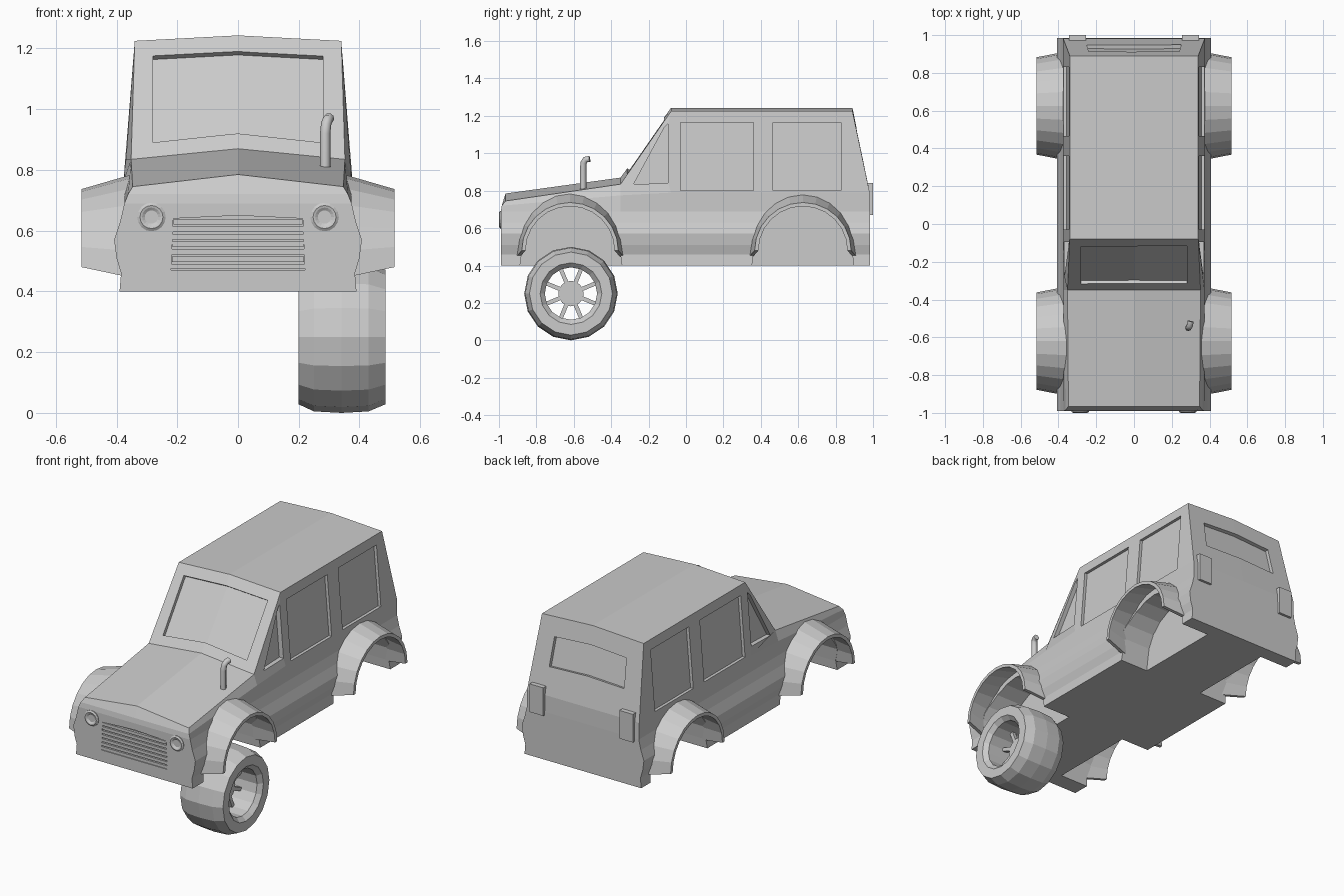
import bpy, bmesh, math
from mathutils import Vector

if "Cube" in bpy.data.objects:
    bpy.data.objects.remove(bpy.data.objects["Cube"])

grey = bpy.data.materials.new("plain grey")
grey.diffuse_color = (0.6, 0.6, 0.6, 1)
grey.use_nodes = True
grey.node_tree.nodes["Principled BSDF"].inputs["Base Color"].default_value = grey.diffuse_color


def make(name, verts, faces):
    me = bpy.data.meshes.new(name)
    me.from_pydata([tuple(v) for v in verts], [], faces)
    bm = bmesh.new()
    bm.from_mesh(me)
    bmesh.ops.recalc_face_normals(bm, faces=bm.faces)
    bm.to_mesh(me)
    bm.free()
    me.materials.append(grey)
    ob = bpy.data.objects.new(name, me)
    bpy.context.scene.collection.objects.link(ob)
    return ob


def rings(name, loops, closed):
    """Skin equal-sized closed loops; close the row of loops or cap its ends."""
    n, m = len(loops[0]), len(loops)
    verts = [p for l in loops for p in l]
    faces = [(a * n + j, a * n + (j + 1) % n, (a + 1) % m * n + (j + 1) % n, (a + 1) % m * n + j)
             for a in range(m if closed else m - 1) for j in range(n)]
    if not closed:
        faces += [tuple(range(n)), tuple(range((m - 1) * n, m * n))]
    return make(name, verts, faces)


def box(name, c, s):
    lo = [[(c[0] + i * s[0] / 2, c[1] + j * s[1] / 2, c[2] + k * s[2] / 2)
           for i, j in ((-1, -1), (1, -1), (1, 1), (-1, 1))] for k in (-1, 1)]
    return rings(name, lo, False)


# body: cross-sections along y, rows from sill to roof
low = [(.39, .40), (.385, .46), (.40, .51), (.408, .57), (.388, .63), (.374, .69)]
stations = [  # y low, y shoulder, y top, shoulder (x, z), top (x, z), crown
    (-.99, -.985, -.965, (.362, .72), (.347, .745), .04),
    (-.35, -.35, -.35, (.373, .775), (.352, .835), .035),
    (-.08, -.08, -.08, (.375, .79), (.34, 1.225), .018),
    (.985, .982, .89, (.375, .79), (.34, 1.225), .018)]
verts, faces = [], []
R = len(low) + 2
for yl, ys, yt, sh, top, crown in stations:
    for i, (x, z) in enumerate(low + [sh, top]):
        y = (yl, ys, yt)[max(0, i - R + 3)]
        c = crown if i == R - 1 else 0
        verts += [(x, y, z), (0, y, z + c), (-x, y, z)]
idx = lambda s, r, c: (s * R + r) * 3 + c
for s in range(3):
    for r in range(R - 1):
        for c in (0, 2):
            faces.append((idx(s, r, c), idx(s + 1, r, c), idx(s + 1, r + 1, c), idx(s, r + 1, c)))
    for r in (0, R - 1):
        for c in (0, 1):
            faces.append((idx(s, r, c), idx(s + 1, r, c), idx(s + 1, r, c + 1), idx(s, r, c + 1)))
for s in (0, 3):
    for r in range(R - 1):
        for c in (0, 1):
            faces.append((idx(s, r, c), idx(s, r, c + 1), idx(s, r + 1, c + 1), idx(s, r + 1, c)))
body = make("body", verts, faces)

cutters = []


def recess(bottom, top, n, depth):
    """Cutter that sinks a panel, given by its lower and upper edge, into the body."""
    n = Vector(n).normalized()
    loops = []
    for b, t in zip(bottom, top):
        b, t = Vector(b), Vector(t)
        loops.append([b - n * depth, t - n * depth, t + n * .06, b + n * .06])
    cutters.append(rings("cutter", loops, False))


# windscreen, rear window and grille recesses
recess([(-.28, -.316, .89), (0, -.314, .92), (.28, -.316, .89)],
       [(-.28, -.117, 1.175), (0, -.118, 1.19), (.28, -.117, 1.175)], (0, -.82, .57), .02)
ry = lambda z: .982 - .092 * (z - .79) / .435
recess([(-.25, ry(.95), .95), (0, ry(.96), .96), (.25, ry(.95), .95)],
       [(-.24, ry(1.12), 1.12), (0, ry(1.135), 1.135), (.24, ry(1.12), 1.12)], (0, .98, .2), .02)
recess([(-.22, -.99, .47), (0, -.99, .47), (.22, -.99, .47)],
       [(-.213, -.99, .64), (0, -.99, .65), (.213, -.99, .64)], (0, -1, 0), .015)

# side windows and wheel wells
sx = lambda z: .375 - .035 * (z - .79) / .435
for side in (1, -1):
    for quad, depth in (([(-.28, .835), (-.095, .84), (-.115, 1.14), (-.095, 1.16)], .028),
                        ([(-.03, .80), (.36, .80), (-.03, 1.165), (.36, 1.165)], .018),
                        ([(.465, .80), (.83, .80), (.465, 1.165), (.83, 1.165)], .018)):
        p = [(side * sx(z), y, z) for y, z in quad]
        recess(p[:2], p[2:], (side, 0, 0), depth)
    for cy in (-.615, .625):
        arch = [(cy + .265 * math.cos(math.pi * k / 10), .455 + .265 * math.sin(math.pi * k / 10))
                for k in range(11)]
        arch = [(cy + .285, .3)] + arch + [(cy - .285, .3)]
        cutters.append(rings("cutter", [[(side * x, y, z) for y, z in arch] for x in (.2, .6)], False))

for c in cutters:
    c.hide_render = True
    m = body.modifiers.new("cut", "BOOLEAN")
    m.object, m.operation, m.solver = c, "DIFFERENCE", "EXACT"
dg = bpy.context.evaluated_depsgraph_get()
dg.update()
body.data = bpy.data.meshes.new_from_object(body.evaluated_get(dg))
body.modifiers.clear()
for c in cutters:
    bpy.data.objects.remove(c)

# wheel arch flares
for side in (1, -1):
    for name, cy in (("front", -.62), ("rear", .625)):
        loops = []
        for k in range(13):
            a = math.pi * k / 12
            loops.append([(side * x, cy + ry_ * math.cos(a), cz + rz * math.sin(a))
                          for x, cz, ry_, rz in ((.35, .445, .29, .34), (.515, .48, .258, .257),
                                                 (.515, .48, .238, .237), (.35, .445, .268, .318))])
        rings(name + "_arch_flare", loops, False)


def lathe(name, profile, n, place):
    """Revolve (along, radius) points; place maps (along, u, v) into the model."""
    return rings(name, [[place(t, r * math.cos(2 * math.pi * k / n), r * math.sin(2 * math.pi * k / n))
                         for t, r in profile] for k in range(n)], True)


# single front wheel: open tyre, hub and spokes
wheel = lambda t, u, v: (t, -.615 + u, .25 + v)
lathe("tyre", [(.2, .222), (.25, .245), (.34, .25), (.43, .245), (.485, .222), (.485, .165),
               (.46, .14), (.225, .14), (.2, .165)], 16, wheel)
hub = [[wheel(x, .068 * math.cos(math.pi * k / 8), .068 * math.sin(math.pi * k / 8))
        for k in range(16)] for x in (.335, .365)]
rings("hub", hub, False)
for k in range(8):
    a = math.pi * (k + .5) / 4
    c, s = math.cos(a), math.sin(a)
    rings("spoke", [[wheel(.35 + dx, r * c - w * s, r * s + w * c)
                     for dx, w in ((-.012, -.011), (.012, -.011), (.012, .011), (-.012, .011))]
                    for r in (.06, .145)], False)

# headlights and tail lamps
for side in (1, -1):
    lathe("headlight", [(-.975, .047), (-.994, .047), (-1.0, .038), (-.998, .031), (-.992, .022),
                        (-.992, .001), (-.975, .001)], 16,
          lambda t, u, v: (side * .285 + u, t, .645 + v))
    box("tail_lamp", (side * .3, .98, .755), (.09, .04, .17))

# grille slats
for k in range(7):
    z = .482 + k * .0245
    box("grille_slat", (0, -.983, z), (2 * (.219 - k * .001), .014, .018))

# snorkel pipe
cu = bpy.data.curves.new("snorkel", "CURVE")
cu.dimensions, cu.bevel_depth, cu.bevel_resolution, cu.use_fill_caps = "3D", .017, 2, True
path = [(.287, -.55, .79), (.287, -.55, .92), (.29, -.547, .95), (.296, -.537, .967), (.3, -.515, .97)]
sp = cu.splines.new("POLY")
sp.points.add(len(path) - 1)
for p, co in zip(sp.points, path):
    p.co = (*co, 1)
tmp = bpy.data.objects.new("pipe_path", cu)
me = bpy.data.meshes.new_from_object(tmp)
me.materials.clear()
me.materials.append(grey)
bpy.data.objects.remove(tmp)
bpy.context.scene.collection.objects.link(bpy.data.objects.new("snorkel", me))
